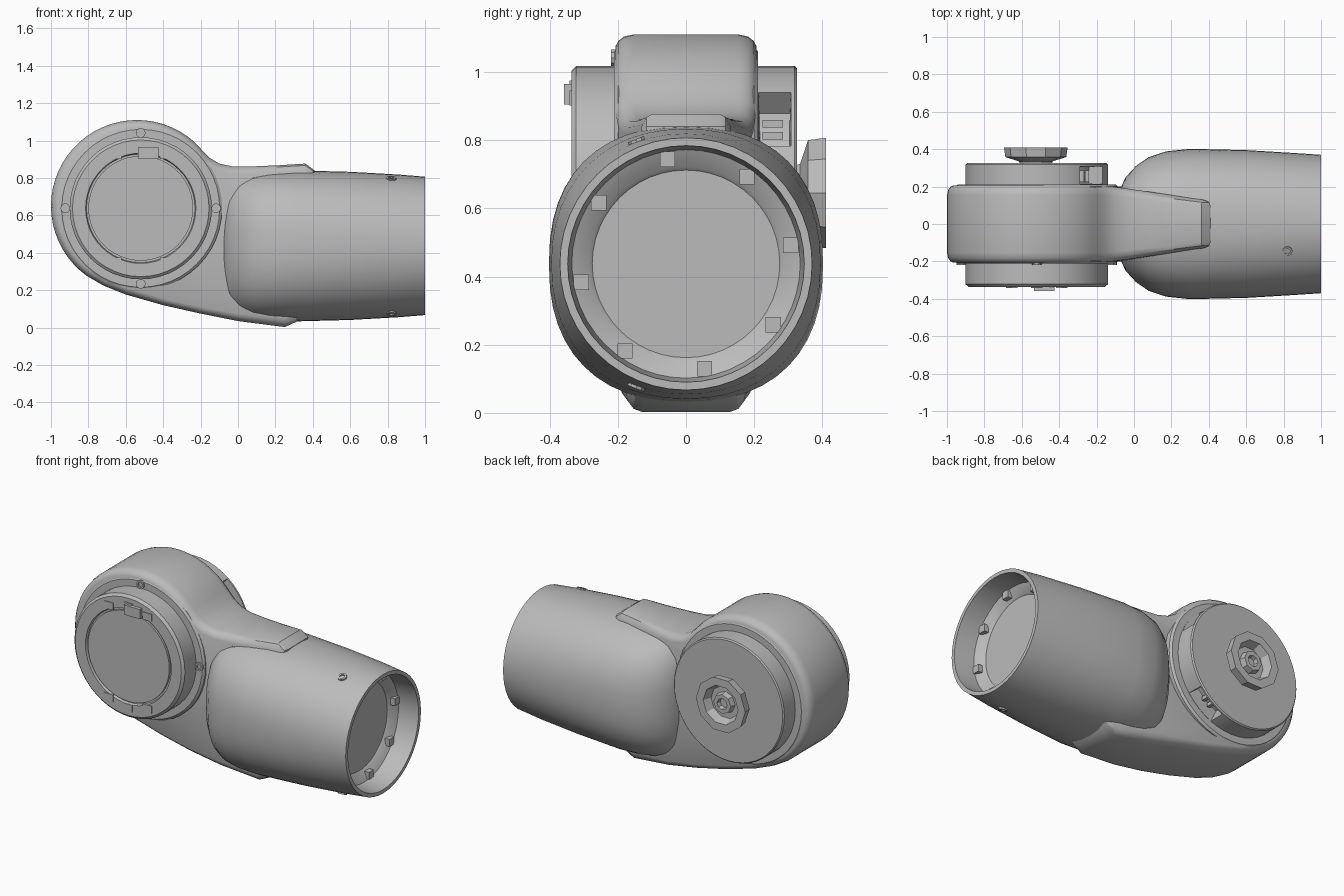
import bpy, bmesh, math
from math import sin, cos, pi, radians, copysign
from mathutils import Vector

cube = bpy.data.objects.get("Cube")
if cube:
    bpy.data.objects.remove(cube, do_unlink=True)

grey = bpy.data.materials.new("warm grey plastic")
grey.use_nodes = True
COLOUR = (0.5, 0.5, 0.5, 1)
grey.diffuse_color = COLOUR
grey.node_tree.nodes["Principled BSDF"].inputs["Base Color"].default_value = COLOUR


def finish(name, bm, angle=32):
    bmesh.ops.recalc_face_normals(bm, faces=bm.faces)
    mesh = bpy.data.meshes.new(name)
    bm.to_mesh(mesh)
    bm.free()
    mesh.materials.append(grey)
    mesh.shade_smooth()
    mesh.set_sharp_from_angle(angle=radians(angle))
    obj = bpy.data.objects.new(name, mesh)
    bpy.context.collection.objects.link(obj)
    return obj


def skin(rings):
    """Closed solid through matching rings of points."""
    bm = bmesh.new()
    rings = [[bm.verts.new(p) for p in ring] for ring in rings]
    n = len(rings[0])
    for a, b in zip(rings, rings[1:]):
        for i in range(n):
            j = (i + 1) % n
            bm.faces.new((a[i], a[j], b[j], b[i]))
    bm.faces.new(rings[0])
    bm.faces.new(rings[-1])
    return bm


def bulge(t, power):
    return copysign(abs(t) ** (2 / power), t)


def loft(stations, origin, axis, u, v, n=48):
    """Stations are (distance, radius u, radius v, power); power 2 is an ellipse."""
    origin, axis, u, v = map(Vector, (origin, axis, u, v))
    angles = [2 * pi * i / n for i in range(n)]
    return skin([[origin + axis * d + u * ru * bulge(cos(a), p) + v * rv * bulge(sin(a), p)
                  for a in angles] for d, ru, rv, p in stations])


def turned(profile, centre, side, n=48):
    """Turned part along the y axis, side is -1 for front and 1 for back."""
    return loft([(d, r, r, 2) for d, r in profile], centre,
                (0, side, 0), (1, 0, 0), (0, 0, 1), n)


def block(name, centre, size):
    bm = bmesh.new()
    bmesh.ops.create_cube(bm, size=1)
    for vert in bm.verts:
        vert.co = Vector(centre) + Vector(a * b for a, b in zip(vert.co, size))
    return finish(name, bm)


# Joint housing: round hub flowing into a tapering web, with rounded rims
HUB = Vector((-0.54, 0, 0.65))
R = 0.46
outline = [(HUB.x + R * cos(radians(a)), HUB.z + R * sin(radians(a)))
           for a in range(48, 238, 6)]
outline += [(-0.72, 0.225), (-0.6, 0.177), (-0.4, 0.12), (-0.2, 0.075), (0, 0.035),
            (0.25, 0.003), (0.31, 0.03), (0.4, 0.1), (0.41, 0.84), (0.36, 0.877),
            (0.22, 0.868), (0.08, 0.862), (-0.03, 0.862), (-0.1, 0.877), (-0.155, 0.91),
            (-0.195, 0.952)]


def web(x):
    """How far along the web a point lies: 0 on the hub, 1 at the tip."""
    return min(1, max(0, (x + 0.15) / 0.5))


def rim_ring(fraction, inset):
    ring = []
    for i, (x, z) in enumerate(outline):
        before, after = outline[i - 1], outline[(i + 1) % len(outline)]
        inward = Vector((before[1] - after[1], after[0] - before[0])).normalized()
        push = inset * (0.035 + 0.02 * web(x))
        taper = 0.075 if z > 0.5 else 0.04
        y = fraction * (0.207 - taper * web(x))
        ring.append((x + inward.x * push, y, z + inward.y * push))
    return ring


rims = [(1, 1), (0.96, 0.55), (0.88, 0.18), (0.74, 0)]
rings = [rim_ring(-f, s) for f, s in rims] + [rim_ring(f, s) for f, s in reversed(rims)]
finish("joint_housing", skin(rings))

# Arm sleeve: rounded inner end, hollow outer end tapering to a recessed disc
SLEEVE_Z = 0.437
sleeve = [(-0.085, 0.12, 0.19, 2.2), (-0.075, 0.185, 0.27, 2.3), (-0.045, 0.25, 0.33, 2.4),
          (0.01, 0.31, 0.37, 2.4), (0.08, 0.358, 0.392, 2.4), (0.17, 0.388, 0.401, 2.4),
          (0.3, 0.402, 0.404, 2.35), (0.6, 0.395, 0.396, 2.2), (0.85, 0.38, 0.382, 2.1),
          (1, 0.37, 0.37, 2), (1, 0.347, 0.347, 2), (0.87, 0.335, 0.335, 2),
          (0.845, 0.285, 0.285, 2), (0.835, 0.275, 0.275, 2)]
finish("arm_sleeve", loft(sleeve, (0, 0, SLEEVE_Z), (1, 0, 0), (0, 1, 0), (0, 0, 1)))

# Locking tabs around the recessed collar
for k in range(8):
    a = radians(45 * k + 10)
    block("sleeve_tab", (0.865, 0.312 * cos(a), SLEEVE_Z + 0.312 * sin(a)),
          (0.03, 0.045, 0.045))

# Sleeve screws, set in the front of the tapered wall
for x, r in ((0.09, 0.398), (0.82, 0.388)):
    for sz in (-1, 1):
        a = radians(68)
        out = Vector((0, -cos(a), sz * sin(a)))
        across = out.cross(Vector((1, 0, 0)))
        stations = [(r - 0.03, 0.027, 0.027, 2), (r + 0.006, 0.027, 0.027, 2),
                    (r + 0.006, 0.016, 0.016, 2), (r - 0.01, 0.016, 0.016, 2)]
        finish("sleeve_screw", loft(stations, (x, 0, SLEEVE_Z), out, (1, 0, 0), across, 10))

# Raised shoulders under both caps
CAP = (-0.52, 0, 0.638)
for side, name in ((-1, "front_shoulder"), (1, "back_shoulder")):
    finish(name, turned([(0.14, 0.435), (0.2, 0.435), (0.211, 0.422)], CAP, side))

# Front cap with a slightly sunken cover disc
finish("front_cap", turned([(0.15, 0.38), (0.322, 0.38), (0.336, 0.365), (0.336, 0.295),
                            (0.32, 0.29), (0.32, 0.28), (0.333, 0.28)], CAP, -1))
for start in (65, 245):
    for k in range(3):
        a = radians(start + 25 * k)
        block("front_cap_tab", (CAP[0] + 0.315 * cos(a), -0.334, CAP[2] + 0.315 * sin(a)),
              (0.06, 0.014, 0.045))
block("front_latch", (-0.48, -0.34, 0.935), (0.11, 0.035, 0.06))

# Screws around the front shoulder
for k in range(4):
    a = pi / 2 * k
    c = (CAP[0] + 0.403 * cos(a), 0, CAP[2] + 0.403 * sin(a))
    finish("hub_screw", turned([(0.19, 0.026), (0.22, 0.026), (0.22, 0.015),
                                (0.212, 0.015)], c, -1, 10))

# Back cap with two sunken cable slots
bm = turned([(0.15, 0.38), (0.213, 0.38), (0.308, 0.38), (0.318, 0.38), (0.325, 0.373)],
            CAP, 1)
bmesh.ops.recalc_face_normals(bm, faces=bm.faces)
for middle in (38, -52):
    slot = []
    for f in bm.faces:
        c = f.calc_center_median()
        a = math.degrees(math.atan2(c.z - CAP[2], c.x - CAP[0]))
        if 0.25 < c.y < 0.28 and abs(a - middle) < 12:
            slot.append(f)
    bmesh.ops.inset_region(bm, faces=slot, thickness=0.004, depth=-0.08)
    for k in (-5, 3):
        a = radians(middle + k)
        block("slot_pin", (CAP[0] + 0.32 * cos(a), 0.255, CAP[2] + 0.32 * sin(a)),
              (0.022, 0.06, 0.022))
finish("back_cap", bm)

# Flared connector socket at the back, with a central plug
SOCKET = (-0.525, 0, 0.645)
finish("back_socket", turned([(0.31, 0.08), (0.335, 0.09), (0.358, 0.163), (0.41, 0.17),
                              (0.41, 0.12), (0.36, 0.1)], SOCKET, 1, 10))
finish("socket_plug", turned([(0.34, 0.07), (0.395, 0.06), (0.395, 0.035),
                              (0.37, 0.03)], SOCKET, 1, 8))
